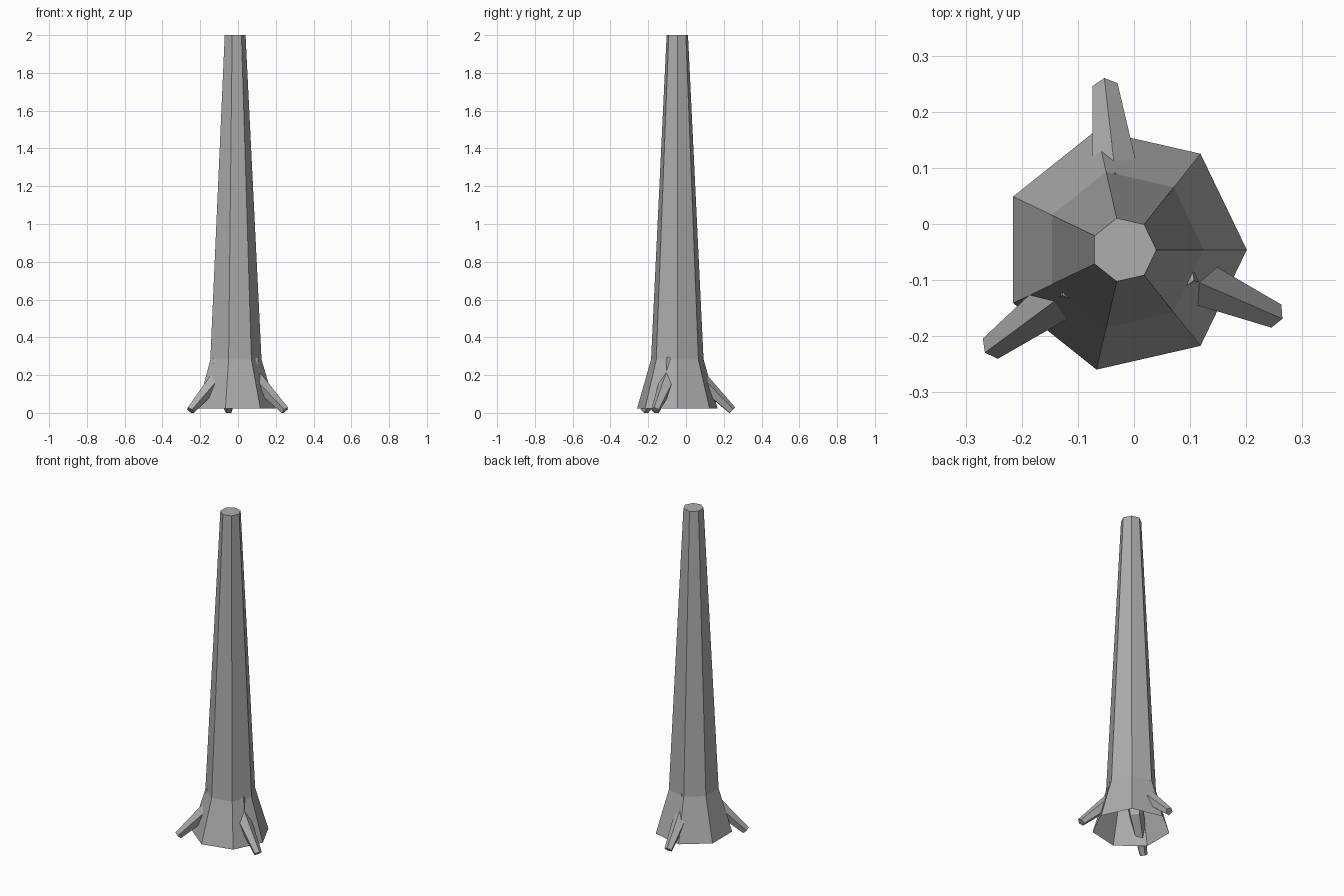
import bpy, bmesh, math
from mathutils import Vector

if "Cube" in bpy.data.objects:
    bpy.data.objects.remove(bpy.data.objects["Cube"])

grey = bpy.data.materials.new("plain grey")
grey.diffuse_color = (0.42, 0.42, 0.42, 1)
grey.use_nodes = True
grey.node_tree.nodes["Principled BSDF"].inputs["Base Color"].default_value = grey.diffuse_color
CENTRE = Vector((-0.018, -0.046, 0))


def loft(name, rings, cap_start, cap_end):
    """Join equal-sized rings of points with flat quads, with optional end caps."""
    bm = bmesh.new()
    loops = [[bm.verts.new(p + CENTRE) for p in ring] for ring in rings]
    n = len(loops[0])
    for low, high in zip(loops, loops[1:]):
        for i in range(n):
            j = (i + 1) % n
            bm.faces.new((low[i], low[j], high[j], high[i]))
    if cap_start:
        bm.faces.new(loops[0][::-1])
    if cap_end:
        bm.faces.new(loops[-1])
    bmesh.ops.recalc_face_normals(bm, faces=bm.faces)
    mesh = bpy.data.meshes.new(name)
    bm.to_mesh(mesh)
    bm.free()
    mesh.materials.append(grey)
    obj = bpy.data.objects.new(name, mesh)
    bpy.context.collection.objects.link(obj)


# Seven-sided trunk with flared foot, open underneath
trunk = []
for radius, z in ((0.219, 0.022), (0.1426, 0.282), (0.058, 2.0)):
    trunk.append([Vector((radius * math.cos(k * math.tau / 7),
                          radius * math.sin(k * math.tau / 7), z)) for k in range(7)])
loft("trunk", trunk, False, True)

# Three five-sided tapering roots: distance out, height, radius, tilt of section
SECTIONS = ((0.093, 0.272, 0.050, 30), (0.113, 0.184, 0.045, 43), (0.291, 0.0130, 0.0235, 43))
for number in range(3):
    heading = math.radians(96.5 + 120 * number)
    out = Vector((math.cos(heading), math.sin(heading), 0))
    side = Vector((-out.y, out.x, 0))
    rings = []
    for dist, z, radius, tilt in SECTIONS:
        t = math.radians(tilt)
        up = out * math.cos(t) + Vector((0, 0, math.sin(t)))
        mid = out * dist + Vector((0, 0, z))
        rings.append([mid + radius * (up * math.cos(k * math.tau / 5)
                                      + side * math.sin(k * math.tau / 5)) for k in range(5)])
    loft(f"root_{number + 1}", rings, True, True)
